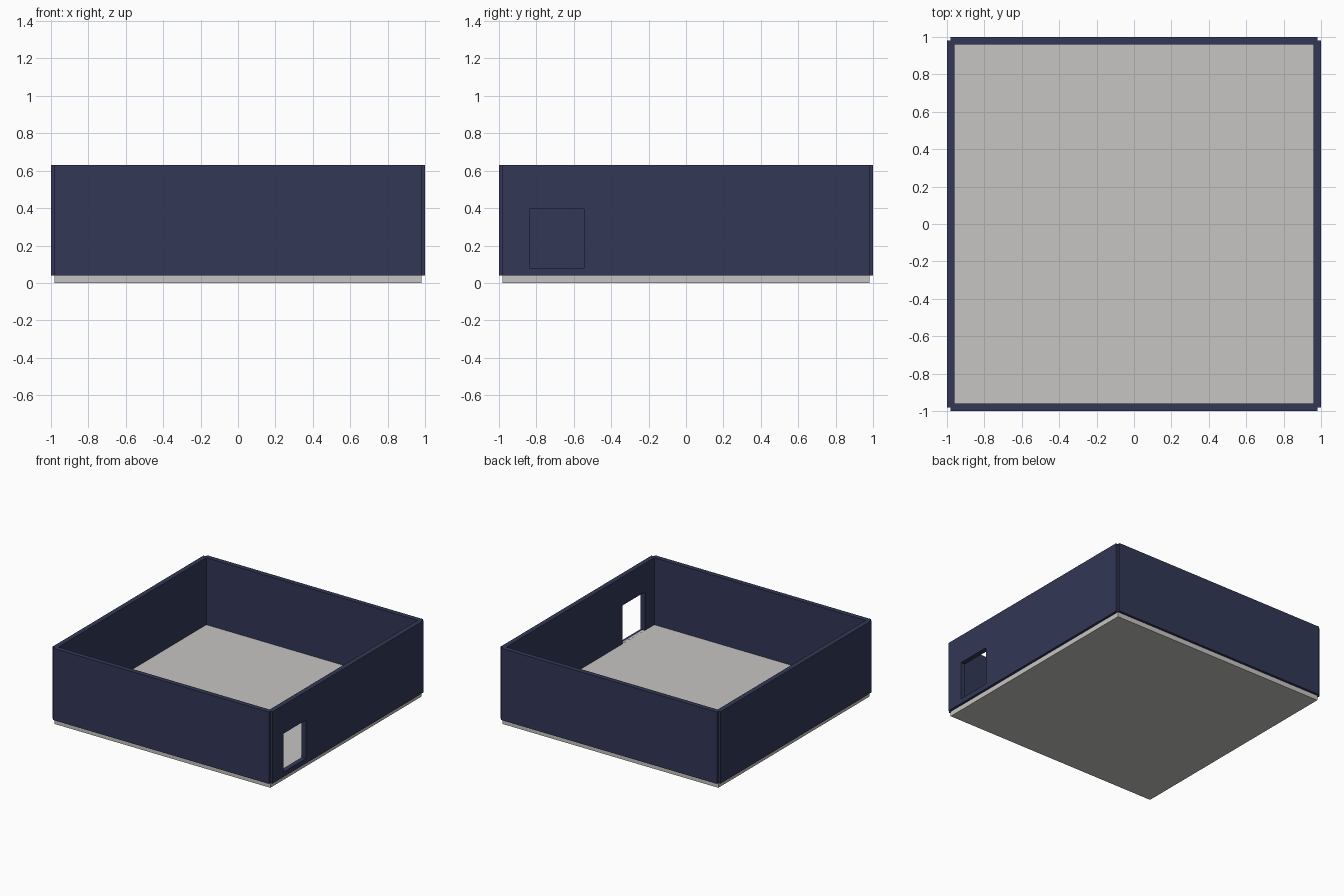
import bpy

if "Cube" in bpy.data.objects:
    bpy.data.objects.remove(bpy.data.objects["Cube"])


def material(name, rgb):
    m = bpy.data.materials.new(name)
    m.diffuse_color = (*rgb, 1.0)
    m.use_nodes = True
    m.node_tree.nodes["Principled BSDF"].inputs["Base Color"].default_value = m.diffuse_color
    return m


def box(name, lo, hi, mat):
    """Axis-aligned box between two corners."""
    mid = [(a + b) / 2 for a, b in zip(lo, hi)]
    bpy.ops.mesh.primitive_cube_add(size=1, location=mid)
    ob = bpy.context.object
    ob.name = name
    ob.scale = [b - a for a, b in zip(lo, hi)]
    bpy.ops.object.transform_apply(location=False, rotation=False, scale=True)
    ob.data.materials.append(mat)
    return ob


navy = material("navy wall", (0.032, 0.039, 0.093))
grey = material("light grey floor", (0.57, 0.56, 0.55))

E, T, O = 0.98, 0.96, 1.0      # wall half length, inner face, outer face
Z0, Z1 = 0.04, 0.63            # wall bottom and top

# Floor slab, reaching up between the walls
box("floor", (-E, -E, 0), (E, E, 0.08), grey)

# Four walls, leaving small notches at the outer corners
box("front_wall", (-E, -O, Z0), (E, -T, Z1), navy)
box("back_wall", (-E, T, Z0), (E, O, Z1), navy)
box("left_wall", (-O, -E, Z0), (-T, E, Z1), navy)
right = box("right_wall", (T, -E, Z0), (O, E, Z1), navy)

# Window opening in the right wall
cutter = box("window_cutter", (0.9, -0.837, 0.08), (1.1, -0.545, 0.396), navy)
cutter.hide_render = True
cutter.hide_set(True)
cut = right.modifiers.new("window", 'BOOLEAN')
cut.operation = 'DIFFERENCE'
cut.solver = 'EXACT'
cut.object = cutter
